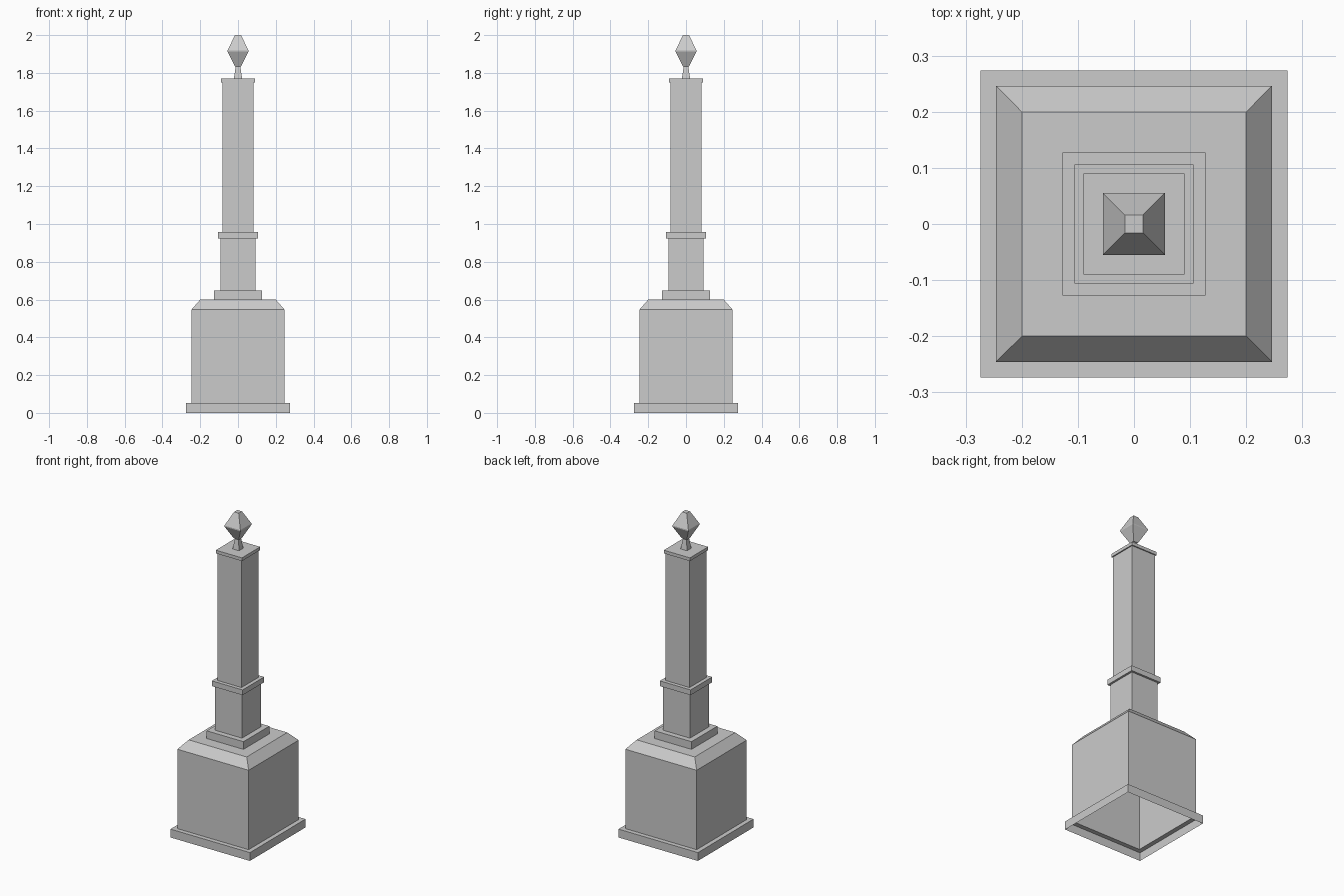
import bpy, bmesh

if "Cube" in bpy.data.objects:
    bpy.data.objects.remove(bpy.data.objects["Cube"])


def square_tower(name, profile, cap=False):
    """Sweep a (half width, height) profile round a square plan."""
    bm = bmesh.new()
    rings = [[bm.verts.new((sx * w, sy * w, z))
              for sx, sy in ((-1, -1), (1, -1), (1, 1), (-1, 1))]
             for w, z in profile]
    for low, high in zip(rings, rings[1:]):
        for i in range(4):
            j = (i + 1) % 4
            bm.faces.new((low[i], low[j], high[j], high[i]))
    if cap:
        bm.faces.new(rings[-1])
    mesh = bpy.data.meshes.new(name)
    bm.to_mesh(mesh)
    bm.free()
    obj = bpy.data.objects.new(name, mesh)
    bpy.context.collection.objects.link(obj)
    return obj


# Hollow base, open underneath: plinth, block and chamfered top
square_tower("base", [(0.274, 0), (0.274, 0.052), (0.246, 0.052),
                      (0.246, 0.547), (0.2, 0.6), (0.127, 0.6)])

# Pedestal: foot slab, lower post and collar
square_tower("pedestal", [(0.127, 0.6), (0.127, 0.648), (0.093, 0.648),
                          (0.093, 0.924), (0.106, 0.924), (0.106, 0.957),
                          (0.083, 0.957)])

# Tall shaft with its thin cap
square_tower("shaft", [(0.083, 0.957), (0.083, 1.75), (0.09, 1.75),
                       (0.09, 1.77), (0.022, 1.77)])

# Finial: tapered neck and faceted bulb
square_tower("finial", [(0.022, 1.77), (0.012, 1.834), (0.016, 1.834),
                        (0.055, 1.913), (0.055, 1.92), (0.016, 2.0)], cap=True)
